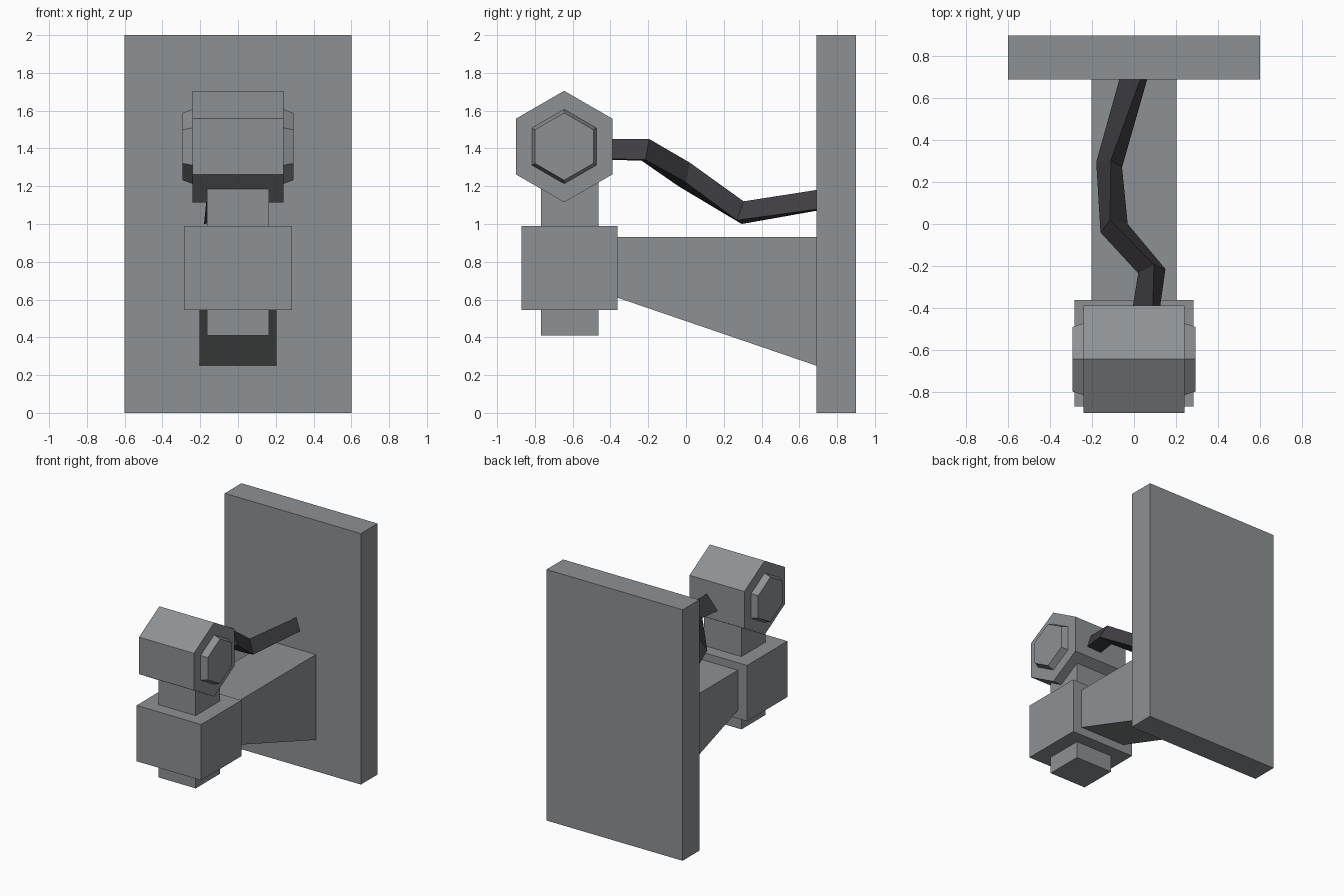
import bpy, bmesh, math

if "Cube" in bpy.data.objects:
    bpy.data.objects.remove(bpy.data.objects["Cube"])


def material(name, rgb):
    m = bpy.data.materials.new(name)
    m.diffuse_color = (*rgb, 1)
    m.use_nodes = True
    m.node_tree.nodes["Principled BSDF"].inputs["Base Color"].default_value = m.diffuse_color
    return m


GREY = material("steel grey", (0.27, 0.285, 0.295))
DARK = material("dark cable", (0.05, 0.047, 0.055))


def loft(name, rings, mat):
    """Skin closed rings of points into one flat-faced solid."""
    bm = bmesh.new()
    loops = [[bm.verts.new(p) for p in ring] for ring in rings]
    n = len(loops[0])
    for a, b in zip(loops, loops[1:]):
        for i in range(n):
            j = (i + 1) % n
            bm.faces.new((a[i], a[j], b[j], b[i]))
    bm.faces.new(loops[0][::-1])
    bm.faces.new(loops[-1])
    bmesh.ops.recalc_face_normals(bm, faces=bm.faces)
    mesh = bpy.data.meshes.new(name)
    bm.to_mesh(mesh)
    bm.free()
    mesh.materials.append(mat)
    obj = bpy.data.objects.new(name, mesh)
    bpy.context.collection.objects.link(obj)
    return obj


def box(name, hx, y0, y1, z0, z1):
    ring = [(y0, z0), (y1, z0), (y1, z1), (y0, z1)]
    return loft(name, [[(x, y, z) for y, z in ring] for x in (-hx, hx)], GREY)


def hexagon(x, r):
    """Point-up hexagon around the head axis."""
    return [(x, -0.645 + r * math.sin(k * math.pi / 3),
             1.41 + r * math.cos(k * math.pi / 3)) for k in range(6)]


# Wall plate, clamp block and post
box("wall_plate", 0.6, 0.69, 0.9, 0, 2)
box("clamp_block", 0.285, -0.87, -0.363, 0.545, 0.99)
box("post", 0.165, -0.768, -0.463, 0.41, 1.25)

# Tapered bracket arm
arm = [(-0.363, 0.61), (0.69, 0.25), (0.69, 0.93), (-0.363, 0.93)]
loft("bracket_arm", [[(x, y, z) for y, z in arm] for x in (-0.203, 0.203)], GREY)

# Hexagonal head with a bevelled cap on each end
loft("head", [hexagon(-0.242, 0.295), hexagon(0.242, 0.295)], GREY)
for side, s in (("left", -1), ("right", 1)):
    loft(side + "_cap", [hexagon(s * 0.242, 0.197), hexagon(s * 0.293, 0.178)], GREY)

# Three-sided cable from the head to the wall: left, right and top edge per bend
cable = [
    [(-0.005, -0.39, 1.34), (0.125, -0.39, 1.345), (0.09, -0.39, 1.45)],
    [(0.02, -0.235, 1.335), (0.15, -0.215, 1.34), (0.095, -0.195, 1.45)],
    [(-0.16, -0.04, 1.2), (-0.03, 0.0, 1.22), (-0.115, 0.02, 1.325)],
    [(-0.18, 0.295, 1.0), (-0.057, 0.27, 1.02), (-0.11, 0.305, 1.12)],
    [(-0.07, 0.69, 1.07), (0.063, 0.69, 1.078), (0.03, 0.69, 1.18)],
]
loft("cable", cable, DARK)
